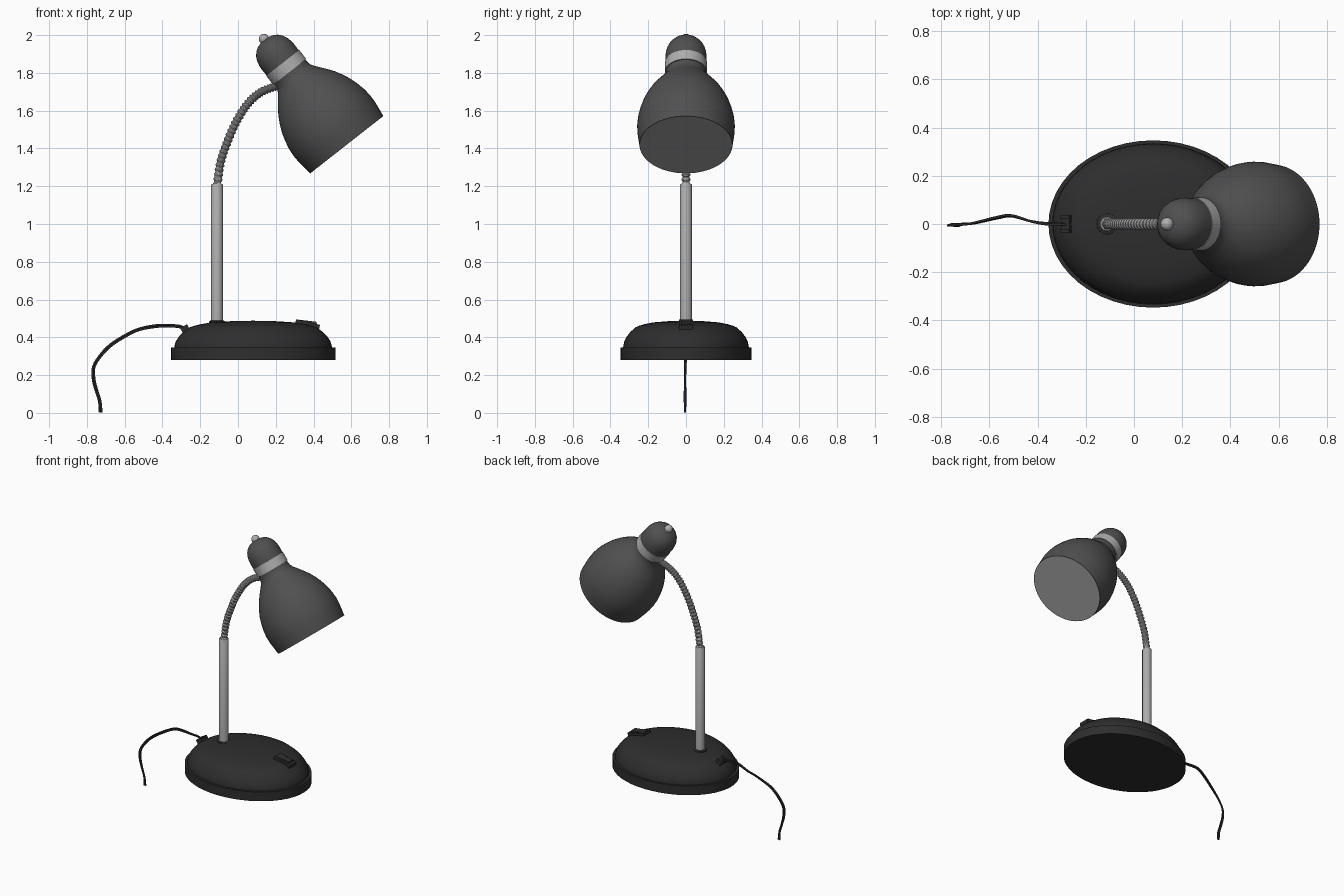
import bpy, bmesh, math
from mathutils import Vector, Matrix

if "Cube" in bpy.data.objects:
    bpy.data.objects.remove(bpy.data.objects["Cube"])


def material(name, v):
    m = bpy.data.materials.new(name)
    m.diffuse_color = (v, v, v, 1)
    m.use_nodes = True
    m.node_tree.nodes["Principled BSDF"].inputs["Base Color"].default_value = m.diffuse_color
    return m


BLACK = material("black_base", 0.027)
CORD = material("dark_cord", 0.03)
CHARCOAL = material("charcoal_shade", 0.08)
SILVER = material("brushed_silver", 0.42)
LENS = material("light_grey_diffuser", 0.36)


def finish(bm, name, mat, matrix=None, angle=35):
    bmesh.ops.remove_doubles(bm, verts=bm.verts, dist=1e-5)
    bmesh.ops.recalc_face_normals(bm, faces=bm.faces)
    if matrix:
        bm.transform(matrix)
    me = bpy.data.meshes.new(name)
    bm.to_mesh(me)
    bm.free()
    me.materials.append(mat)
    ob = bpy.data.objects.new(name, me)
    bpy.context.collection.objects.link(ob)
    bpy.ops.object.select_all(action='DESELECT')
    ob.select_set(True)
    bpy.context.view_layer.objects.active = ob
    bpy.ops.object.shade_smooth_by_angle(angle=math.radians(angle))
    return ob


def skin(bm, rings):
    """Join consecutive closed rings of vertices with quads."""
    for a, b in zip(rings, rings[1:]):
        n = len(a)
        for i in range(n):
            bm.faces.new((a[i], a[(i + 1) % n], b[(i + 1) % n], b[i]))


def lathe(name, profile, mat, matrix=None, sides=48):
    """Revolve (radius, height) points around local z."""
    bm = bmesh.new()
    turns = [2 * math.pi * i / sides for i in range(sides)]
    skin(bm, [[bm.verts.new((r * math.cos(a), r * math.sin(a), z)) for a in turns]
              for r, z in profile])
    return finish(bm, name, mat, matrix)


def smooth_path(pts, steps):
    """Catmull-Rom curve through the points."""
    p = [Vector(q) for q in pts]
    p = [2 * p[0] - p[1]] + p + [2 * p[-1] - p[-2]]
    out = []
    for a, b, c, d in zip(p, p[1:], p[2:], p[3:]):
        for k in range(steps):
            t = k / steps
            out.append(0.5 * (2 * b + (c - a) * t + (2 * a - 5 * b + 4 * c - d) * t * t
                              + (3 * b - a - 3 * c + d) * t ** 3))
    return out + [p[-2]]


def sweep(name, path, radius, mat, sides, angle=35, offset=lambda i: (0, 0)):
    """Tube along a path; radius(i) and offset(i) vary per sample."""
    bm = bmesh.new()
    rings = []
    for i, p in enumerate(path):
        t = (path[min(i + 1, len(path) - 1)] - path[max(i - 1, 0)]).normalized()
        n = t.cross(Vector((0, 1, 0))).normalized()
        s = n.cross(t)
        u, v = offset(i)
        c = p + n * u + s * v
        rings.append([bm.verts.new(c + radius(i) * (n * math.cos(a) + s * math.sin(a)))
                      for a in (2 * math.pi * k / sides for k in range(sides))])
    skin(bm, rings)
    bm.faces.new(rings[0])
    bm.faces.new(rings[-1])
    return finish(bm, name, mat, angle=angle)


def box(name, size, loc, mat, tilt=0, taper=1.0):
    """Box tilted about y; taper shrinks its top."""
    bm = bmesh.new()
    bmesh.ops.create_cube(bm, size=1)
    for v in bm.verts:
        k = taper if v.co.z > 0 else 1
        v.co = Vector((v.co.x * size[0] * k, v.co.y * size[1] * k, v.co.z * size[2]))
    return finish(bm, name, mat, Matrix.Translation(loc)
                  @ Matrix.Rotation(math.radians(tilt), 4, 'Y'))


# Oval base: flat rim and low dome
oval = Matrix.Translation((0.08, 0, 0)) @ Matrix.Diagonal((0.435, 0.347, 1, 1))
lathe("base_rim", [(0, .28), (1, .28), (1, .345), (.96, .345), (.95, .34), (0, .34)], BLACK, oval)
lathe("base_dome", [(0, .335), (.96, .335), (.957, .355), (.94, .38), (.905, .403), (.85, .428),
                    (.77, .453), (.71, .462), (.62, .471), (.5, .479), (.25, .486), (0, .488)],
      BLACK, oval)

# Upright post with its collar
at_post = Matrix.Translation((-0.111, 0, 0))
lathe("post_collar", [(0, .46), (.046, .46), (.043, .484), (.036, .488), (0, .488)],
      BLACK, at_post, 24)
lathe("post", [(0, .46), (.031, .46), (.031, 1.207), (.028, 1.212), (0, 1.212)],
      SILVER, at_post, 24)

# Ribbed flexible neck
neck = smooth_path([(-.111, 0, 1.20), (-.092, 0, 1.327), (-.055, 0, 1.438), (-.008, 0, 1.544),
                    (.05, 0, 1.634), (.114, 0, 1.693), (.188, 0, 1.725), (.26, 0, 1.74)], 20)
sweep("flexible_neck", neck, lambda i: (.019, .0235, .0235, .019)[i % 4], SILVER, 16, 25)

# Lamp head, revolved around a tilted axis starting at the opening
axis = Vector((-.617, 0, .787)).normalized()
head = (Matrix.Translation((.576, 0, 1.42))
        @ Vector((0, 0, 1)).rotation_difference(axis).to_matrix().to_4x4())
lathe("lamp_shade", [(0, .005), (.243, .005), (.243, 0), (.246, 0), (.252, .045), (.2575, .09),
                     (.2585, .13), (.254, .175), (.244, .22), (.230, .265), (.212, .305),
                     (.190, .345), (.165, .38), (.140, .412), (.120, .437), (.110, .455),
                     (.106, .475), (.105, .50), (0, .50)], CHARCOAL, head, 64)
lathe("shade_diffuser", [(0, 0), (.243, 0), (.243, .006), (0, .006)], LENS, head, 64)
lathe("neck_ring", [(0, .49), (.111, .49), (.111, .55), (0, .55)], SILVER, head)
lathe("socket_cap", [(0, .54), (.108, .54), (.109, .59), (.107, .615), (.101, .64), (.090, .663),
                     (.074, .682), (.053, .696), (.028, .704), (0, .706)], CHARCOAL, head)
lathe("cap_knob", [(0, .69), (.026, .69)]
      + [(.027 * math.cos(a), .712 + .026 * math.sin(a))
         for a in (math.pi / 2 * k / 6 for k in range(6))] + [(0, .738)], SILVER, head, 20)

# Rocker switch on the front of the dome
box("switch_frame", (.13, .074, .036), (.367, 0, .463), BLACK, 13)
box("switch_rocker", (.105, .052, .022), (.367, 0, .477), CORD, 7, .92)

# Cord clip: plate with two side cheeks
box("cord_clip", (.038, .07, .022), (-.279, 0, .443), BLACK, -30)
for side in (-1, 1):
    box("clip_cheek", (.042, .014, .03), (-.281, side * .028, .446), BLACK, -30)

# Power cord: two strands lying side by side
cord = smooth_path([(-.265, 0, .435), (-.31, 0, .457), (-.372, .002, .461), (-.43, .012, .46),
                    (-.51, .034, .446), (-.573, .025, .421), (-.668, .003, .363),
                    (-.73, -.002, .30), (-.764, -.004, .241), (-.764, -.005, .177),
                    (-.748, -.005, .114), (-.732, -.005, .061), (-.727, -.005, .002)], 8)
for side, label in ((1, "a"), (-1, "b")):
    sweep("cord_strand_" + label, cord, lambda i: .005, CORD, 8, 60,
          lambda i: (side * .005 * math.cos(.6 * math.sin(i * .13)),
                     side * .004 * math.sin(.6 * math.sin(i * .13))))
